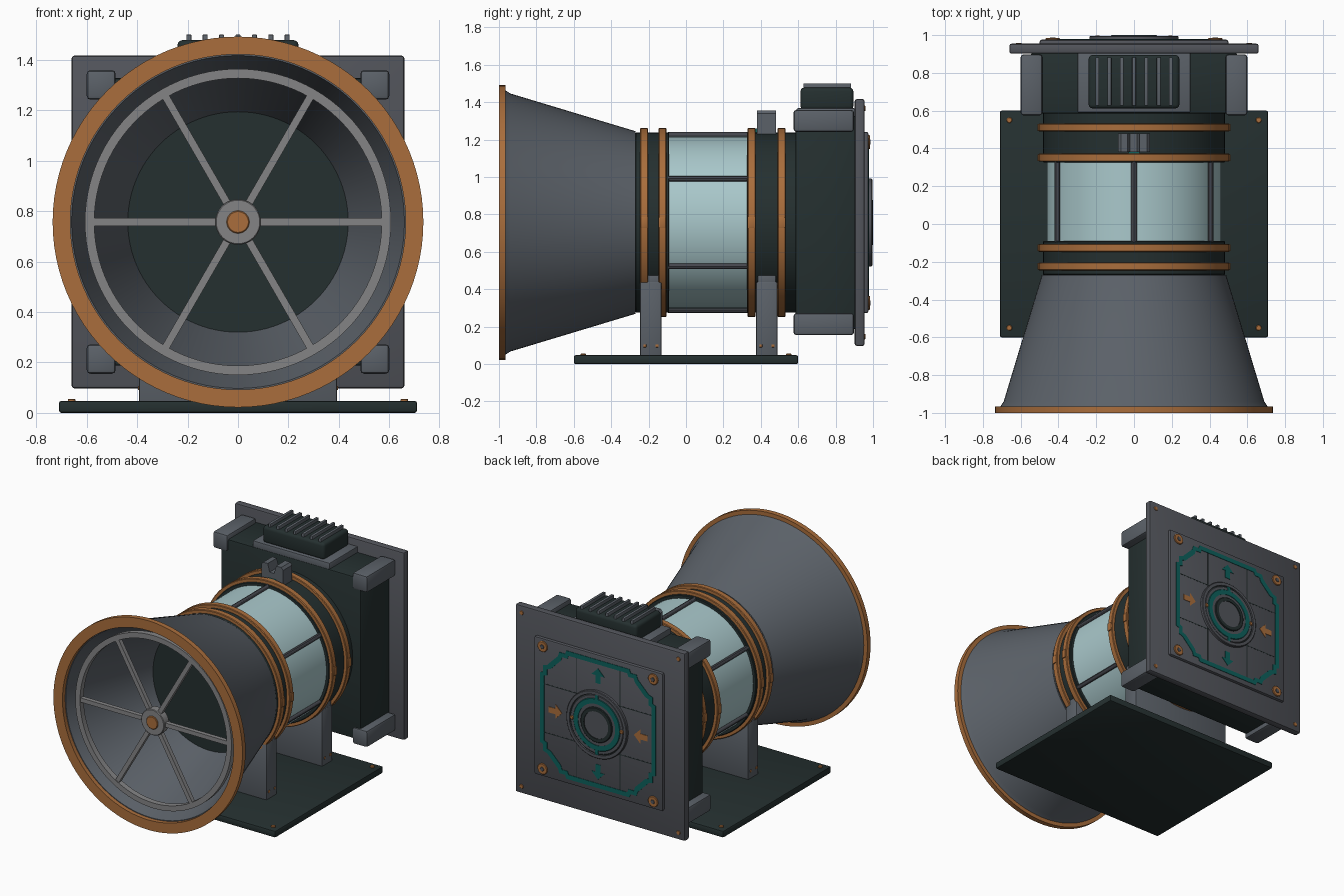
import bpy, bmesh, math
from mathutils import Matrix

if "Cube" in bpy.data.objects:
    bpy.data.objects.remove(bpy.data.objects["Cube"])

ZC = 0.757          # height of the barrel axis


def mat(name, rgb):
    m = bpy.data.materials.new(name)
    m.diffuse_color = (*rgb, 1)
    m.use_nodes = True
    m.node_tree.nodes["Principled BSDF"].inputs["Base Color"].default_value = m.diffuse_color
    return m


STEEL = mat("steel grey", (0.105, 0.12, 0.14))
PANEL = mat("panel grey", (0.085, 0.09, 0.105))
DARK = mat("dark green black", (0.018, 0.029, 0.029))
COPPER = mat("copper", (0.40, 0.155, 0.045))
SILVER = mat("light grey", (0.23, 0.23, 0.235))
GLASS = mat("pale glass", (0.40, 0.58, 0.60))
ROD = mat("rod grey", (0.06, 0.063, 0.075))
TEAL = mat("teal", (0.004, 0.12, 0.11))


def finish(bm, name, material):
    bmesh.ops.recalc_face_normals(bm, faces=bm.faces)
    me = bpy.data.meshes.new(name)
    bm.to_mesh(me)
    bm.free()
    me.materials.append(material)
    for p in me.polygons:
        p.use_smooth = True
    me.set_sharp_from_angle(angle=math.radians(30))
    ob = bpy.data.objects.new(name, me)
    bpy.context.collection.objects.link(ob)
    return ob


def box(name, material, x, y, z, bevel=0.0, segs=2):
    """Box from (min, max) ranges, with rounded edges."""
    bm = bmesh.new()
    size = [b - a for a, b in (x, y, z)]
    mid = [(a + b) / 2 for a, b in (x, y, z)]
    bmesh.ops.create_cube(bm, size=1, matrix=Matrix.Translation(mid) @ Matrix.Diagonal((*size, 1)))
    if bevel:
        bmesh.ops.bevel(bm, geom=bm.edges[:], offset=bevel, segments=segs, affect='EDGES', profile=0.5)
    return finish(bm, name, material)


def lathe(name, material, profile, x=0, z=ZC, n=96):
    """Closed (y, radius) profile turned about a line along y."""
    bm = bmesh.new()
    rings = []
    for y, r in profile:
        if r == 0:
            rings.append([bm.verts.new((x, y, z))] * n)
        else:
            rings.append([bm.verts.new((x + r * math.cos(2 * math.pi * i / n), y,
                                        z + r * math.sin(2 * math.pi * i / n))) for i in range(n)])
    for a, b in zip(rings, rings[1:] + rings[:1]):
        for i in range(n):
            j = (i + 1) % n
            vs = list(dict.fromkeys((a[i], a[j], b[j], b[i])))
            if len(vs) > 2:
                bm.faces.new(vs)
    return finish(bm, name, material)


def tube(name, material, y0, y1, r1, r0=0, **kw):
    c = min(0.004, (y1 - y0) / 4)
    return lathe(name, material, [(y0, r0), (y0, r1 - c), (y0 + c, r1),
                                  (y1 - c, r1), (y1, r1 - c), (y1, r0)], **kw)


def prism(name, material, pts, y0, y1):
    """Outline in (x, z) pushed along y."""
    bm = bmesh.new()
    f = bm.faces.new([bm.verts.new((u, y0, v)) for u, v in pts])
    ext = bmesh.ops.extrude_face_region(bm, geom=[f])["geom"]
    bmesh.ops.translate(bm, verts=[e for e in ext if isinstance(e, bmesh.types.BMVert)], vec=(0, y1 - y0, 0))
    return finish(bm, name, material)


def frame(name, material, pts, k, y0, y1):
    """Closed band between an outline and its copy scaled by k."""
    bm = bmesh.new()
    loops = [[bm.verts.new((u * s, y, ZC + v * s)) for u, v in pts]
             for s, y in ((1, y0), (1, y1), (k, y1), (k, y0))]
    for a, b in zip(loops, loops[1:]):
        for i in range(len(pts)):
            j = (i + 1) % len(pts)
            bm.faces.new((a[i], a[j], b[j], b[i]))
    return finish(bm, name, material)


# Horn with copper lip and dark back disc
lathe("horn", STEEL, [(-0.97, 0.71), (-0.94, 0.69), (-0.27, 0.488), (-0.27, 0.42), (-0.97, 0.66)])
lathe("horn_lip", COPPER, [(-1, 0.665), (-1, 0.735), (-0.965, 0.735), (-0.965, 0.665)])
tube("horn_back_disc", DARK, -0.32, -0.27, 0.45)

# Spoked wheel inside the mouth
lathe("wheel_ring", SILVER, [(-0.94, 0.57), (-0.94, 0.607), (-0.90, 0.607), (-0.90, 0.57)])
for i in range(3):
    s = box(f"wheel_spoke_{i}", SILVER, (-0.59, 0.59), (-0.935, -0.905), (-0.015, 0.015))
    s.data.transform(Matrix.Translation((0, 0, ZC)) @ Matrix.Rotation(i * math.pi / 3, 4, 'Y'))
tube("wheel_hub", SILVER, -0.95, -0.89, 0.09)
tube("wheel_cap", COPPER, -0.958, -0.94, 0.045)

# Barrel: dark collars, copper bands, glass and rods
tube("front_collar", DARK, -0.27, -0.09, 0.482)
tube("rear_collar", DARK, 0.325, 0.60, 0.482)
for i, y in enumerate((-0.245, -0.147, 0.33, 0.49)):
    tube(f"copper_band_{i}", COPPER, y, y + 0.042, 0.506)
    for s in (-1, 1):
        box(f"band_clasp_{i}_{s}", COPPER, sorted((s * 0.49, s * 0.512)), (y + 0.003, y + 0.039),
            (ZC - 0.03, ZC + 0.03), 0.003)
tube("glass_barrel", GLASS, -0.10, 0.335, 0.46)
for i in range(6):
    a = math.radians(30 + 60 * i)
    tube(f"barrel_rod_{i}", ROD, -0.10, 0.335, 0.015, x=0.468 * math.cos(a), z=ZC + 0.468 * math.sin(a), n=12)

# Base plate, supports and their bolts
box("base_plate", DARK, (-0.71, 0.71), (-0.6, 0.6), (0, 0.048), 0.01)
for name, y in (("front", -0.245), ("rear", 0.375)):
    box(f"{name}_support", STEEL, (-0.393, 0.393), (y, y + 0.115), (0.04, 0.44), 0.008)
    box(f"{name}_support_top", STEEL, (-0.39, 0.39), (y + 0.008, y + 0.107), (0.42, 0.482), 0.008)
    for s in (-1, 1):
        for dy in (0.025, 0.09):
            box(f"{name}_support_bolt", COPPER, sorted((s * 0.385, s * 0.397)),
                (y + dy - 0.008, y + dy + 0.008), (0.09, 0.106), 0.002)
for sx in (-1, 1):
    for sy in (-1, 1):
        b = tube("base_bolt", COPPER, -0.006, 0.006, 0.015, z=0, n=16)
        b.data.transform(Matrix.Translation((sx * 0.66, sy * 0.55, 0.05)) @ Matrix.Rotation(math.pi / 2, 4, 'X'))

# Latch on top of the rear collar
prism("latch", STEEL, [(-0.085, 1.225), (0.085, 1.225), (0.085, 1.34), (0.07, 1.357), (0.03, 1.357),
                       (0.015, 1.30), (-0.02, 1.30), (-0.035, 1.357), (-0.07, 1.357), (-0.085, 1.34)], 0.38, 0.48)
box("latch_strip", TEAL, (-0.03, 0.03), (0.372, 0.385), (1.235, 1.26))

# Housing, corner guards and heat sink
box("housing", DARK, (-0.545, 0.545), (0.585, 0.91), (ZC - 0.57, ZC + 0.57), 0.012)
for sx in (-1, 1):
    for sz in (-1, 1):
        box("corner_guard", STEEL, sorted((sx * 0.485, sx * 0.6)), (0.575, 0.898),
            sorted((ZC + sz * 0.485, ZC + sz * 0.602)), 0.015)
box("heat_sink_tray", STEEL, (-0.3, 0.3), (0.59, 0.905), (1.30, 1.368), 0.008)
box("heat_sink_body", DARK, (-0.24, 0.24), (0.612, 0.895), (1.36, 1.478), 0.02, 3)
for i in range(7):
    x = (i - 3) * 0.065
    box(f"heat_sink_fin_{i}", STEEL, (x - 0.01, x + 0.01), (0.627, 0.882), (1.42, 1.5), 0.003)

# Back plate with raised panel
box("back_plate", PANEL, (-0.66, 0.66), (0.902, 0.955), (ZC - 0.66, ZC + 0.66), 0.012)
box("back_panel", PANEL, (-0.5, 0.5), (0.94, 0.976), (ZC - 0.485, ZC + 0.485), 0.012)
for sx in (-1, 1):
    for sz in (-1, 1):
        tube("panel_bolt", COPPER, 0.97, 0.984, 0.038, x=sx * 0.43, z=ZC + sz * 0.43, n=24)
        tube("panel_bolt_core", PANEL, 0.98, 0.987, 0.016, x=sx * 0.43, z=ZC + sz * 0.43, n=6)
        tube("plate_bolt", COPPER, 0.95, 0.959, 0.015, x=sx * 0.61, z=ZC + sz * 0.61, n=16)

# Painted lines on the panel
quad = [(0.45, 0.15), (0.45, 0.245), (0.425, 0.255), (0.425, 0.30), (0.395, 0.31),
        (0.31, 0.395), (0.30, 0.425), (0.255, 0.425), (0.245, 0.45), (0.15, 0.45)]
outline = []
for sx, sz in ((1, 1), (-1, 1), (-1, -1), (1, -1)):
    part = [(sx * u, sz * v) for u, v in quad]
    outline += part if sx * sz > 0 else part[::-1]
frame("teal_outline", TEAL, outline, 0.93, 0.972, 0.979)
for s in (-1, 1):
    a = s * 0.17
    box("panel_seam_upright", DARK, (a - 0.003, a + 0.003), (0.972, 0.977), (ZC - 0.42, ZC + 0.42))
    box("panel_seam_level", DARK, (-0.42, 0.42), (0.972, 0.977), (ZC + a - 0.003, ZC + a + 0.003))

# Arrows: teal point outward, copper point inward
arrow = [(0, 0.055), (0.05, 0.005), (0.02, 0.005), (0.02, -0.05), (-0.02, -0.05), (-0.02, 0.005), (-0.05, 0.005)]
for s in (-1, 1):
    prism("teal_arrow", TEAL, [(u, ZC + s * (0.335 + v)) for u, v in arrow], 0.972, 0.979)
    prism("copper_arrow", COPPER, [(s * (0.335 - v), ZC + u) for u, v in arrow], 0.972, 0.979)

# Round dial in the middle of the panel
tube("dial_rim", PANEL, 0.97, 0.996, 0.235, 0.21)
tube("dial_groove", DARK, 0.97, 0.985, 0.215)
tube("dial_face", PANEL, 0.97, 0.990, 0.205)
tube("dial_teal_ring", TEAL, 0.98, 0.994, 0.182, 0.145)
tube("dial_dark_ring", DARK, 0.98, 1.0, 0.122, 0.095)
tube("dial_centre", PANEL, 0.98, 0.994, 0.1)
for s in (-1, 1):
    tube("dial_copper_stud", COPPER, 0.98, 0.997, 0.014, x=s * 0.193, n=16)
    box("dial_teal_mark", TEAL, (-0.012, 0.012), (0.98, 0.994), sorted((ZC + s * 0.17, ZC + s * 0.23)))
